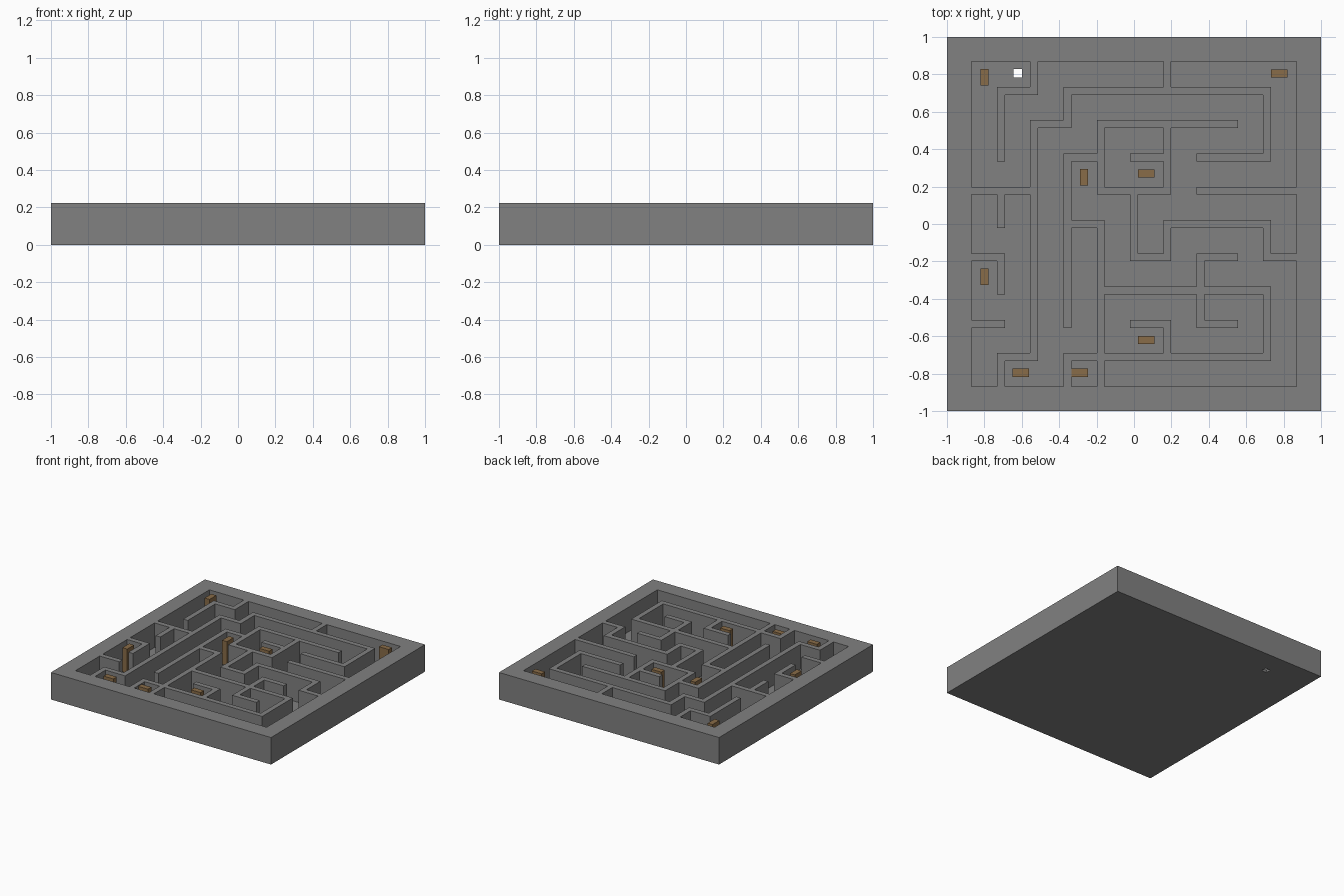
import bpy, bmesh, math

PITCH, HALF = 0.178, 0.021      # maze grid spacing, half wall thickness
TOP, FLOOR = 0.222, 0.02        # wall height, floor thickness
RIM = 5 * PITCH - HALF          # inner face of the outer rim
HOLE_X, HOLE_Y, HOLE_R = -0.622, 0.806, 0.023

if "Cube" in bpy.data.objects:
    bpy.data.objects.remove(bpy.data.objects["Cube"], do_unlink=True)


def material(name, rgb):
    m = bpy.data.materials.new(name)
    m.use_nodes = True
    m.diffuse_color = (*rgb, 1)
    m.node_tree.nodes["Principled BSDF"].inputs["Base Color"].default_value = (*rgb, 1)
    return m


def make_object(name, bm, mat):
    bmesh.ops.remove_doubles(bm, verts=bm.verts, dist=0.0001)
    bmesh.ops.recalc_face_normals(bm, faces=bm.faces)
    mesh = bpy.data.meshes.new(name)
    bm.to_mesh(mesh)
    bm.free()
    mesh.materials.append(mat)
    obj = bpy.data.objects.new(name, mesh)
    bpy.context.collection.objects.link(obj)
    return obj


grey = material("stone grey", (0.22, 0.22, 0.22))
brown = material("wood brown", (0.25, 0.15, 0.065))

# Walls: start node on the maze grid, then compass steps
STEP = {"N": (0, 1), "S": (0, -1), "E": (1, 0), "W": (-1, 0)}
filled = set()


def wall(x, y, path):
    x, y = 2 * x, 2 * y
    filled.add((x, y))
    for letter in path:
        dx, dy = STEP[letter]
        for _ in range(2):
            x, y = x + dx, y + dy
            filled.add((x, y))


# walls joined to the rim
wall(-3, 5, "SWSS")
wall(-5, 1, "EE")
wall(-4, 1, "S")
wall(-4, -5, "NENNNNNNNENEEEEEESSWW")
wall(1, 5, "S")
wall(-5, -1, "ES")
wall(-5, -3, "E")
wall(2, 1, "EEE")
wall(5, -1, "WNWWWSWNN")
# inner walls
wall(3, 3, "WWWWSSEENN")
wall(0, 2, "E")
wall(-1, 2, "WSSSSS")
wall(-2, 0, "ESSSSS")
wall(-1, -2, "EEEEESSWWWWWWS")
wall(3, -1, "WSSE")
wall(0, -3, "ES")


def strip(c):
    """Doubled grid index: even on a wall line, odd in a corridor."""
    near = round(c / PITCH)
    if abs(c - near * PITCH) < HALF:
        return 2 * near
    return 2 * math.floor(c / PITCH) + 1


def height(x, y):
    if max(abs(x), abs(y)) > 1:
        return 0
    if max(abs(x), abs(y)) > RIM or (strip(x), strip(y)) in filled:
        return TOP
    if abs(x - HOLE_X) < HOLE_R and abs(y - HOLE_Y) < HOLE_R:
        return 0
    return FLOOR


def cuts(hole):
    lines = [k * PITCH + s * HALF for k in range(-4, 5) for s in (-1, 1)]
    return sorted(lines + [-1, -RIM, RIM, 1, hole - HOLE_R, hole + HOLE_R])


# Maze block: tops, underside, and upright faces wherever the height changes
bm = bmesh.new()


def quad(*points):
    bm.faces.new([bm.verts.new(p) for p in points])


xs, ys = cuts(HOLE_X), cuts(HOLE_Y)
mid = lambda a, i: (a[i] + a[i + 1]) / 2 if 0 <= i < len(a) - 1 else 2
for i in range(len(xs)):
    for j in range(len(ys)):
        x, y = mid(xs, i), mid(ys, j)
        h = height(x, y)
        if h:
            for z in (0, h):
                quad((xs[i], ys[j], z), (xs[i + 1], ys[j], z),
                     (xs[i + 1], ys[j + 1], z), (xs[i], ys[j + 1], z))
        west, south = height(mid(xs, i - 1), y), height(x, mid(ys, j - 1))
        if west != h:
            quad((xs[i], ys[j], h), (xs[i], ys[j + 1], h),
                 (xs[i], ys[j + 1], west), (xs[i], ys[j], west))
        if south != h:
            quad((xs[i], ys[j], h), (xs[i + 1], ys[j], h),
                 (xs[i + 1], ys[j], south), (xs[i], ys[j], south))
make_object("maze_block", bm, grey)

# Wooden posts standing in the corridors
POST_TOP, LONG, SHORT = 0.216, 0.088, 0.044


def post(name, x, y, along_y=False):
    size = (SHORT, LONG) if along_y else (LONG, SHORT)
    b = bmesh.new()
    bmesh.ops.create_cube(b, size=1)
    bmesh.ops.scale(b, vec=(*size, POST_TOP - FLOOR), verts=b.verts)
    bmesh.ops.translate(b, vec=(x, y, (POST_TOP + FLOOR) / 2), verts=b.verts)
    make_object(name, b, brown)


post("post_back_right", -0.8, 0.785, True)
post("post_back_left", 0.777, 0.805)
post("post_centre_right", -0.267, 0.25, True)
post("post_centre", 0.065, 0.27)
post("post_side_right", -0.8, -0.283, True)
post("post_front_centre", 0.065, -0.62)
post("post_front_right", -0.605, -0.795)
post("post_front_middle", -0.29, -0.795)
